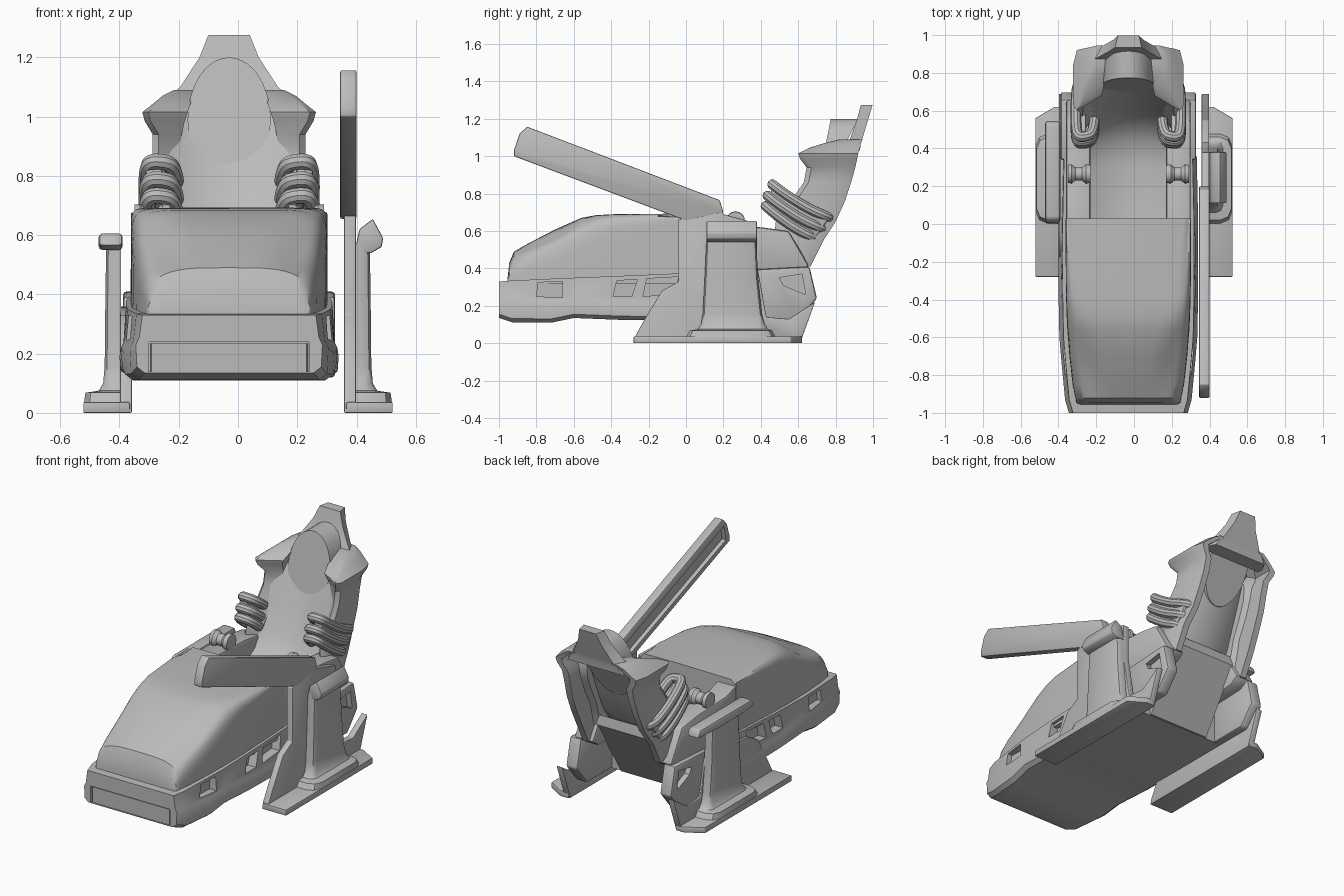
import bpy, bmesh
from math import cos, sin, pi, radians
from mathutils import Vector

cube = bpy.data.objects.get("Cube")
if cube:
    bpy.data.objects.remove(cube)

grey = bpy.data.materials.new("mid_grey")
grey.use_nodes = True
grey.diffuse_color = (0.5, 0.5, 0.5, 1)
grey.node_tree.nodes["Principled BSDF"].inputs["Base Color"].default_value = (0.5, 0.5, 0.5, 1)

CX = -0.03          # centre line of the pod
parts = []


def finish(name, bm, bevel=0.0):
    bmesh.ops.recalc_face_normals(bm, faces=bm.faces)
    if bevel:
        edges = [e for e in bm.edges if e.calc_face_angle(0) > radians(35)]
        bmesh.ops.bevel(bm, geom=edges, offset=bevel, segments=2, profile=0.5,
                        affect='EDGES', clamp_overlap=True)
    me = bpy.data.meshes.new(name)
    bm.to_mesh(me)
    bm.free()
    me.materials.append(grey)
    ob = bpy.data.objects.new(name, me)
    bpy.context.collection.objects.link(ob)
    parts.append(ob)
    return ob


def loft(name, rings, bevel=0.0):
    """Skin closed rings of equal length and cap both ends."""
    bm = bmesh.new()
    vs = [[bm.verts.new(p) for p in r] for r in rings]
    n = len(vs[0])
    for a, b in zip(vs, vs[1:]):
        for i in range(n):
            j = (i + 1) % n
            bm.faces.new((a[i], a[j], b[j], b[i]))
    bm.faces.new(vs[0])
    bm.faces.new(vs[-1])
    return finish(name, bm, bevel)


def prism_x(name, profile, x0, x1, bevel=0.0):
    """Extrude a (y, z) profile across x."""
    return loft(name, [[(x, y, z) for y, z in profile] for x in (x0, x1)], bevel)


def prism_y(name, profile, y0, y1, bevel=0.0):
    """Extrude an (x, z) profile along y."""
    return loft(name, [[(x, y, z) for x, z in profile] for y in (y0, y1)], bevel)


def tube(name, points, radius):
    """Round tube through smooth points."""
    cu = bpy.data.curves.new(name, 'CURVE')
    cu.dimensions = '3D'
    cu.bevel_depth = radius
    cu.bevel_resolution = 3
    cu.use_fill_caps = True
    sp = cu.splines.new('NURBS')
    sp.points.add(len(points) - 1)
    for p, co in zip(sp.points, points):
        p.co = (*co, 1)
    sp.order_u = 3
    sp.use_endpoint_u = True
    sp.resolution_u = 4
    cu.materials.append(grey)
    ob = bpy.data.objects.new(name, cu)
    bpy.context.collection.objects.link(ob)
    bpy.ops.object.select_all(action='DESELECT')
    ob.select_set(True)
    bpy.context.view_layer.objects.active = ob
    bpy.ops.object.convert(target='MESH')
    parts.append(bpy.context.view_layer.objects.active)


def cut(ob, cutter):
    m = ob.modifiers.new("cut", 'BOOLEAN')
    m.operation, m.solver, m.object = 'DIFFERENCE', 'EXACT', cutter
    bpy.context.view_layer.objects.active = ob
    bpy.ops.object.modifier_apply(modifier=m.name)
    parts.remove(cutter)
    bpy.data.objects.remove(cutter)


# Lower tray: y, top, middle, bottom, half width
tray_rows = [(-1, .33, .24, .135, .315), (-.93, .335, .23, .112, .335), (-.72, .345, .21, .11, .355),
             (-.6, .35, .23, .135, .365), (-.35, .36, .2, .125, .37), (0, .375, .2, .12, .37),
             (.36, .393, .2, .12, .362)]
rings = []
for y, t, m, b, w in tray_rows:
    half = [(w - .022, t), (w - .012, m + .015), (w, m - .01), (w - .004, b + .02), (w - .03, b)]
    rings.append([(CX + x, y, z) for x, z in half] + [(CX - x, y, z) for x, z in reversed(half)])
tray = loft("lower_tray", rings)
cut(tray, prism_y("bumper_cutter", [(CX - .27, .14), (CX + .27, .14), (CX + .27, .24), (CX - .27, .24)], -1.1, -.975))
loft("front_bumper", [[(CX + sx * w, y, z) for sx, z in ((-1, .14), (1, .14), (1, .235), (-1, .235))]
                      for y, w in ((-.96, .268), (-.995, .262))])

# Rear rails and side windows
windows = [[(-.79, .325), (-.66, .33), (-.66, .245), (-.8, .25)],
           [(-.37, .335), (-.26, .34), (-.29, .25), (-.39, .25)],
           [(-.21, .345), (-.04, .355), (-.06, .265), (-.23, .25)]]
rear_window = [(.5, .35), (.62, .37), (.64, .26), (.52, .31)]
rail_profile = [(.34, .12), (.6, .12), (.7, .24), (.66, .41), (.34, .393)]
for s, side in ((1, "left"), (-1, "right")):
    for w in windows:
        cut(tray, prism_x("window_cutter", w, CX + s * .3, CX + s * .45))
    rail = prism_x(side + "_rear_rail", rail_profile, CX + s * .28, CX + s * .358, .012)
    cut(rail, prism_x("window_cutter", rear_window, CX + s * .325, CX + s * .45))

# Rounded leg cover with two shallow scoops: y, half width, top height, corner softness
cover_rows = [(-.955, .265, .34, .6), (-.945, .275, .43, .6), (-.92, .28, .49, .55), (-.85, .295, .53, .5),
              (-.7, .312, .608, .42), (-.56, .323, .67, .32), (-.48, .327, .685, .25),
              (-.38, .33, .69, .16), (-.15, .332, .692, .09), (.03, .332, .694, .05)]
rings = []
for y, w, top, e in cover_rows:
    ring = []
    scoop = .03 * max(0, cos((y + .72) * 8))
    for i in range(33):
        a = pi * i / 32
        c, q = cos(a), max(sin(a), 0)
        z = .32 + (top - .32) * q ** e - scoop * sin(pi * abs(c)) ** 2
        ring.append((CX + w * (1 if c > 0 else -1) * abs(c) ** e, y, z))
    rings.append(ring)
loft("leg_cover", rings)

# Curved seat pan and back as one bent sheet
path = [Vector(p) for p in ((.02, .44), (.3, .42), (.42, .44), (.52, .5), (.59, .6), (.66, .75),
                            (.73, .9), (.79, 1.03))]
rings = []
for i, p in enumerate(path):
    t = (path[min(i + 1, len(path) - 1)] - path[max(i - 1, 0)]).normalized()
    n = Vector((-t.y, t.x))
    ring = []
    for side, order in ((0, range(-4, 5)), (-.03, range(4, -5, -1))):
        for k in order:
            q = p + n * (side + .05 * (k / 4) ** 2)
            ring.append((CX + .21 * k / 4, q.x, q.y))
    rings.append(ring)
loft("seat_sheet", rings)
prism_x("seat_underside", [(.34, .122), (.37, .122), (.61, .5), (.6, .56), (.5, .45), (.34, .39)],
        CX - .21, CX + .21)

wall = [(.02, .35), (.02, .66), (.12, .63), (.4, .62), (.55, .6), (.66, .41), (.6, .37)]
rib_core = [(.46, .84), (.76, .66), (.69, .56), (.44, .72)]
# Side bolster flaring into a shoulder point: z, front, back, inner x, outer x
bolster_rows = [(.41, .48, .665, .2, .285), (.55, .47, .735, .2, .285), (.65, .48, .8, .19, .27),
                (.76, .56, .85, .18, .265), (.86, .63, .883, .17, .258), (.94, .645, .905, .16, .258),
                (.985, .61, .915, .15, .285), (1.015, .6, .92, .14, .293), (1.045, .66, .93, .13, .255),
                (1.07, .74, .935, .125, .225), (1.09, .82, .945, .12, .185)]
for s, side in ((1, "left"), (-1, "right")):
    prism_x(side + "_seat_wall", wall, CX + s * .2, CX + s * .33, .015)
    prism_x(side + "_rib_core", rib_core, CX + s * .225, CX + s * .282, .01)
    rings = []
    for z, f, b, xi, xo in bolster_rows:
        d = b - f
        rings.append([(CX + s * x, y, z) for x, y in
                      ((xi, f + .25 * d), (xo - .02, f), (xo, f + .1 * d), (xo, b - .25 * d), (xo - .02, b),
                       (xo - .06, b), (xo - .06, f + .6 * d), (xi, f + .5 * d))])
    loft(side + "_bolster", rings)
    # three tilted ribs hooked round the bolster
    for k, (y0, z0, y1, z1) in enumerate(((.46, .85, .77, .67), (.435, .79, .735, .61), (.425, .735, .695, .56))):
        d = Vector((y1 - y0, z1 - z0))
        tube(f"{side}_rib_{k + 1}",
             [(CX + s * x, y0 + d.x * f, z0 + d.y * f - .02 * sin(pi * f)) for x, f in
              ((.18, .3), (.185, .05), (.24, 0), (.27, .02), (.278, .2), (.278, .6), (.27, .95), (.23, 1))], .028)
    # small waisted grip ahead of the seat
    loft(side + "_grip", [[(CX + s * x, .265 + r * cos(a), .655 + r * sin(a))
                           for a in (2 * pi * i / 16 for i in range(16))]
                          for x, r in ((.2, .048), (.225, .05), (.245, .035), (.28, .035), (.3, .05), (.32, .048))])

# Headrest pad and tall plate behind it
rings = []
for y0, slope in ((.69, .2), (.71, .5)):
    rings.append([(CX + .14 * cos(a), y0 + slope * (.21 + .21 * sin(a)), .99 + .21 * sin(a))
                  for a in (2 * pi * i / 40 for i in range(40))])
loft("headrest_pad", rings)
loft("head_plate", [[(CX - w, f, z), (CX + w, f, z), (CX + w * .8, b, z), (CX - w * .8, b, z)]
                    for z, w, f, b in ((1.03, .23, .84, .93), (1.07, .2, .86, .935), (1.1, .165, .88, .945),
                                       (1.2, .1, .915, .975), (1.275, .07, .935, .998))])

# Side stands: foot, inner plate, flared post
foot = [(.365, -.28), (.522, -.28), (.522, .56), (.42, .62), (.365, .62)]
plate_front = [(-.28, 0), (-.27, .04), (-.22, .13), (-.13, .28), (-.04, .33)]
plate_rear = [(.43, .14), (.55, .13), (.69, .22), (.61, 0)]
post_rows = [(.03, .52, .0, .48), (.068, .515, .02, .46), (.075, .47, .06, .44), (.1, .455, .08, .42),
             (.16, .45, .09, .405), (.35, .448, .1, .385), (.57, .445, .11, .375)]
for s, side in ((1, "left"), (-1, "right")):
    loft(side + "_foot", [[(s * x, y, z) for x, y in foot] for z in (0, .036)], .004)
    rings = []
    for z, x, y0, y1 in post_rows:
        c = (x - .395) * .5
        rings.append([(s * px, py, z) for px, py in
                      ((.395, y0), (x - c, y0), (x - c * .3, y0 + c * .3), (x, y0 + c),
                       (x, y1 - c), (x - c * .3, y1 - c * .3), (x - c, y1), (.395, y1))])
    loft(side + "_post", rings)
    upper = [(-.04, .66), (.18, .74), (.2, .69), (.38, .64), (.38, .42)] if s > 0 else [(.38, .36)]
    prism_x(side + "_inner_plate", plate_front + upper + plate_rear, s * .358, s * .398, .004)

# Left post head, right armrest cap
prism_y("left_post_head", [(.392, .54), (.41, .62), (.455, .655), (.49, .59), (.485, .56), (.45, .54)],
        .11, .38, .006)
prism_x("right_armrest_cap", [(0, .565), (.03, .605), (.53, .605), (.55, .56), (.38, .55), (.1, .55)],
        -.39, -.47, .012)

# Long raised arm with a channel on its inner face
arm = prism_x("raised_arm", [(-.92, 1.0), (-.92, 1.03), (-.89, 1.12), (-.85, 1.158), (.18, .765), (.2, .7), (.0, .655)],
              .345, .4, .006)
cut(arm, prism_x("channel_cutter", [(-.88, 1.02), (-.86, 1.11), (.1, .75), (.06, .67)], .33, .37))

# Smooth shading with sharp edges kept
bpy.ops.object.select_all(action='DESELECT')
for ob in parts:
    ob.select_set(True)
bpy.context.view_layer.objects.active = parts[0]
bpy.ops.object.shade_smooth_by_angle(angle=radians(35))
